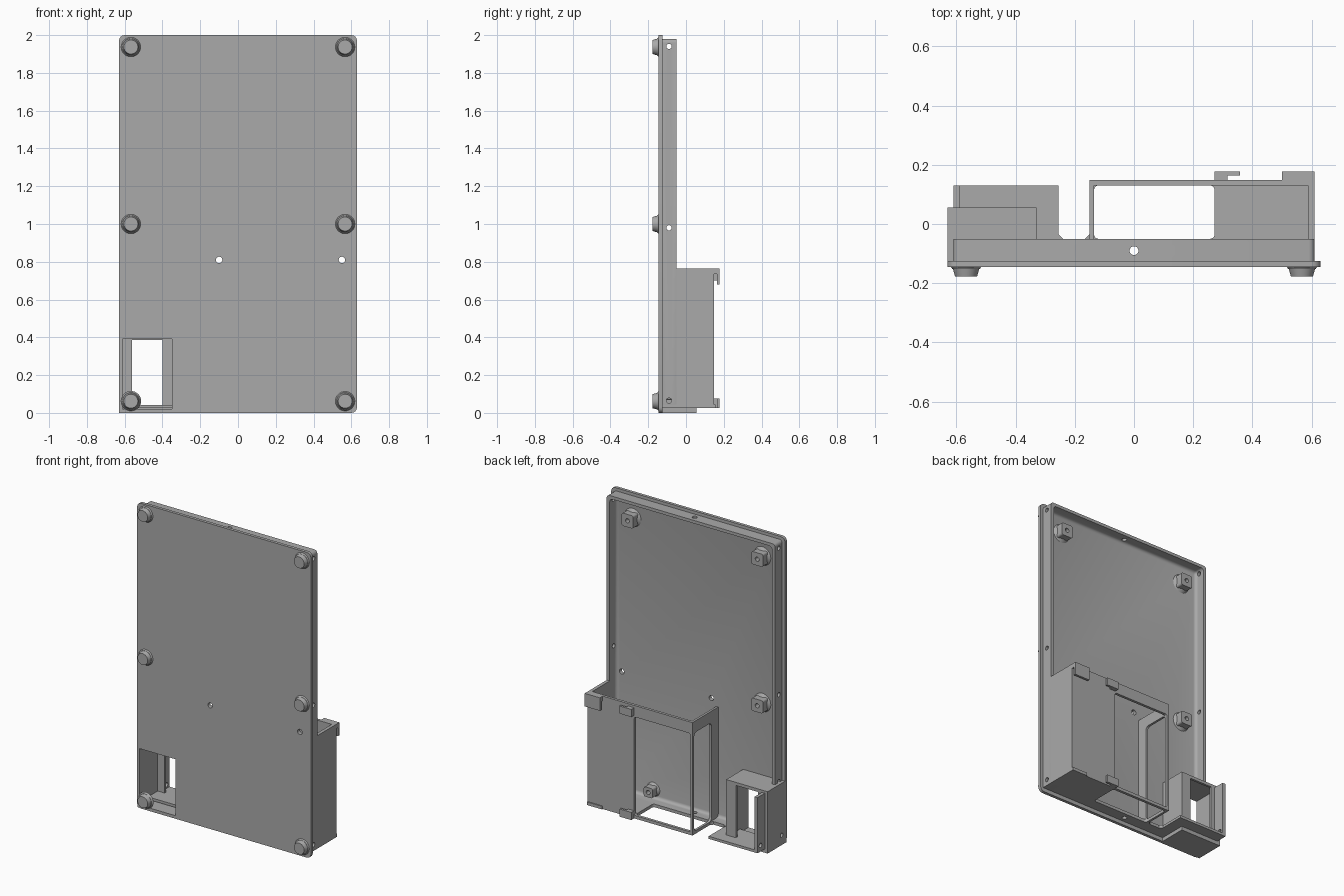
import bpy
import bmesh
from math import pi
from mathutils import Matrix, Vector

if "Cube" in bpy.data.objects:
    bpy.data.objects.remove(bpy.data.objects["Cube"])

grey = bpy.data.materials.new("plain grey")
grey.use_nodes = True
tone = (0.4, 0.4, 0.4, 1)
grey.diffuse_color = tone
grey.node_tree.nodes["Principled BSDF"].inputs["Base Color"].default_value = tone


def finish(name, bm):
    mesh = bpy.data.meshes.new(name)
    bmesh.ops.recalc_face_normals(bm, faces=bm.faces)
    bm.to_mesh(mesh)
    bm.free()
    mesh.materials.append(grey)
    obj = bpy.data.objects.new(name, mesh)
    bpy.context.collection.objects.link(obj)
    return obj


def box(name, xs, ys, zs, round_axis=None, r=0.02):
    """Box from ranges; edges along round_axis (0-2, or 3 for all) are rounded."""
    bm = bmesh.new()
    bmesh.ops.create_cube(bm, size=1)
    for v in bm.verts:
        v.co = Vector([(a + b) / 2 + c * (b - a) for c, (a, b) in zip(v.co, (xs, ys, zs))])
    if round_axis is not None:
        edges = [e for e in bm.edges if round_axis == 3
                 or abs((e.verts[0].co - e.verts[1].co).normalized()[round_axis]) > 0.9]
        bmesh.ops.bevel(bm, geom=edges, offset=r, segments=4, profile=0.5, affect='EDGES')
    return finish(name, bm)


def cone(name, center, axis, r1, r2, depth, sides=32):
    """Cone or cylinder along an axis; r2 is on the positive end."""
    bm = bmesh.new()
    turn = Vector((0, 0, 1)).rotation_difference(Vector(axis)).to_matrix().to_4x4()
    bmesh.ops.create_cone(bm, cap_ends=True, segments=sides, radius1=r1, radius2=r2,
                          depth=depth, matrix=Matrix.Translation(center) @ turn)
    return finish(name, bm)


def cut(obj, *cutters):
    for c in cutters:
        c.hide_render = True
        mod = obj.modifiers.new("cut", 'BOOLEAN')
        mod.operation = 'DIFFERENCE'
        mod.solver = 'EXACT'
        mod.object = c
        bpy.context.view_layer.objects.active = obj
        bpy.ops.object.modifier_apply(modifier=mod.name)
        bpy.data.objects.remove(c)


def pocket():
    return box("pocket_cutter", (-.612, -.35), (-.3, .04), (.02, .39))


def plate_holes():
    return [cone("hole_cutter", (x, -.13, .81), (0, 1, 0), .017, .017, .1, 20) for x in (-.1, .55)]


def side_screws(x, heights=(.065, .98, 1.94), y=-.09):
    return [cone("screw_cutter", (x, y, z), (1, 0, 0), .014, .014, .12, 20) for z in heights]


# Front plate and the raised rim behind it
plate = box("front_plate", (-.63, .63), (-.145, -.125), (0, 2), 1, .03)
cut(plate, pocket(), *plate_holes())

rim = box("rim", (-.61, .61), (-.13, -.05), (.025, 1.98), 1, .02)
cut(rim, box("rim_cutter", (-.588, .588), (-.12, .3), (.045, 1.96), 3, .02), pocket(),
    *plate_holes(), *side_screws(.6), *side_screws(-.6, (.41, .98, 1.94)),
    *[cone("screw_cutter", (0, -.09, z), (0, 0, 1), .015, .015, .1, 20) for z in (.03, 1.97)])

# Large compartment: outer wall, floor, back panel and open divider
wall = box("compartment_side", (.588, .61), (-.125, .148), (.025, .765))
cut(wall, *side_screws(.6, (.065,)))

floor = box("compartment_floor", (-.15, .61), (-.06, .148), (.025, .045))
cut(floor, box("floor_cutter", (-.135, .272), (-.05, .13), (0, .1), 2, .015))

back = box("compartment_back", (-.15, .61), (.13, .148), (.025, .765))
cut(back, box("window_cutter", (-.135, .272), (.1, .2), (.045, .69), 1, .012))

divider = box("compartment_divider", (-.15, -.135), (-.125, .148), (.025, .765))
cut(divider, box("window_cutter", (-.2, -.1), (-.05, .13), (.045, .69), 0, .025))

# Hooks on the back panel
box("corner_hook_base", (.5, .61), (.145, .178), (.735, .765))
box("corner_hook_lip", (.5, .61), (.163, .178), (.68, .74))
for name, z0, z1 in (("upper", .7, .75), ("lower", .025, .075)):
    box(name + "_clip_base", (.272, .315), (.145, .178), (z0, z1))
    box(name + "_clip_lip", (.31, .358), (.163, .178), (z0, z1))
box("lower_corner_lip", (.5, .61), (.145, .155), (.025, .045))

# Small housing around the pocket in the plate
housing = box("small_housing", (-.63, -.33), (-.14, .055), (0, .405))
cut(housing, pocket(), box("window_cutter", (-.56, -.4), (0, .1), (.04, .385)),
    *side_screws(-.63, (.065,)))

box("small_housing_floor", (-.61, -.255), (-.06, .13), (.025, .042))
post = box("small_housing_post", (-.61, -.588), (.05, .13), (.025, .39))
cut(post, *side_screws(-.6, (.065,), .1))

# Flared roots where the side shelves meet the rim
for name, x, out in (("shelf_root", -.255, 1), ("divider_root", -.15, -1)):
    cone(name, (x, -.05, .035), (0, 0, 1), .016, .016, .02, 4)

# Feet on the front
for side in (-1, 1):
    for level, z in (("lower", .062), ("middle", 1), ("upper", 1.937)):
        name = level + ("_left_foot" if side > 0 else "_right_foot")
        cone(name + "_flare", (side * .567, -.147, z), (0, -1, 0), .054, .046, .01)
        cone(name, (side * .567, -.16, z), (0, -1, 0), .047, .037, .036)

# Square standoffs with flared bases and screw holes inside
for name, x, z in (("left_standoff", .47, 1.84), ("right_standoff", -.47, 1.84),
                   ("middle_standoff", -.47, .88), ("lower_standoff", .32, .1)):
    s = .042 if z > .5 else .032
    block = box(name, (x - s, x + s), (-.13, -.065), (z - s, z + s), 1, .012)
    cut(block, cone("hole_cutter", (x, -.06, z), (0, 1, 0), .014, .014, .07, 20))
    cone(name + "_base", (x, -.115, z), (0, 1, 0), s * 1.6, s, .02)

# Smooth only the round surfaces
bpy.ops.object.select_all(action='DESELECT')
for obj in bpy.context.scene.objects:
    if obj.type == 'MESH' and grey.name in obj.data.materials:
        obj.select_set(True)
        bpy.context.view_layer.objects.active = obj
bpy.ops.object.shade_smooth_by_angle(angle=pi / 6)
